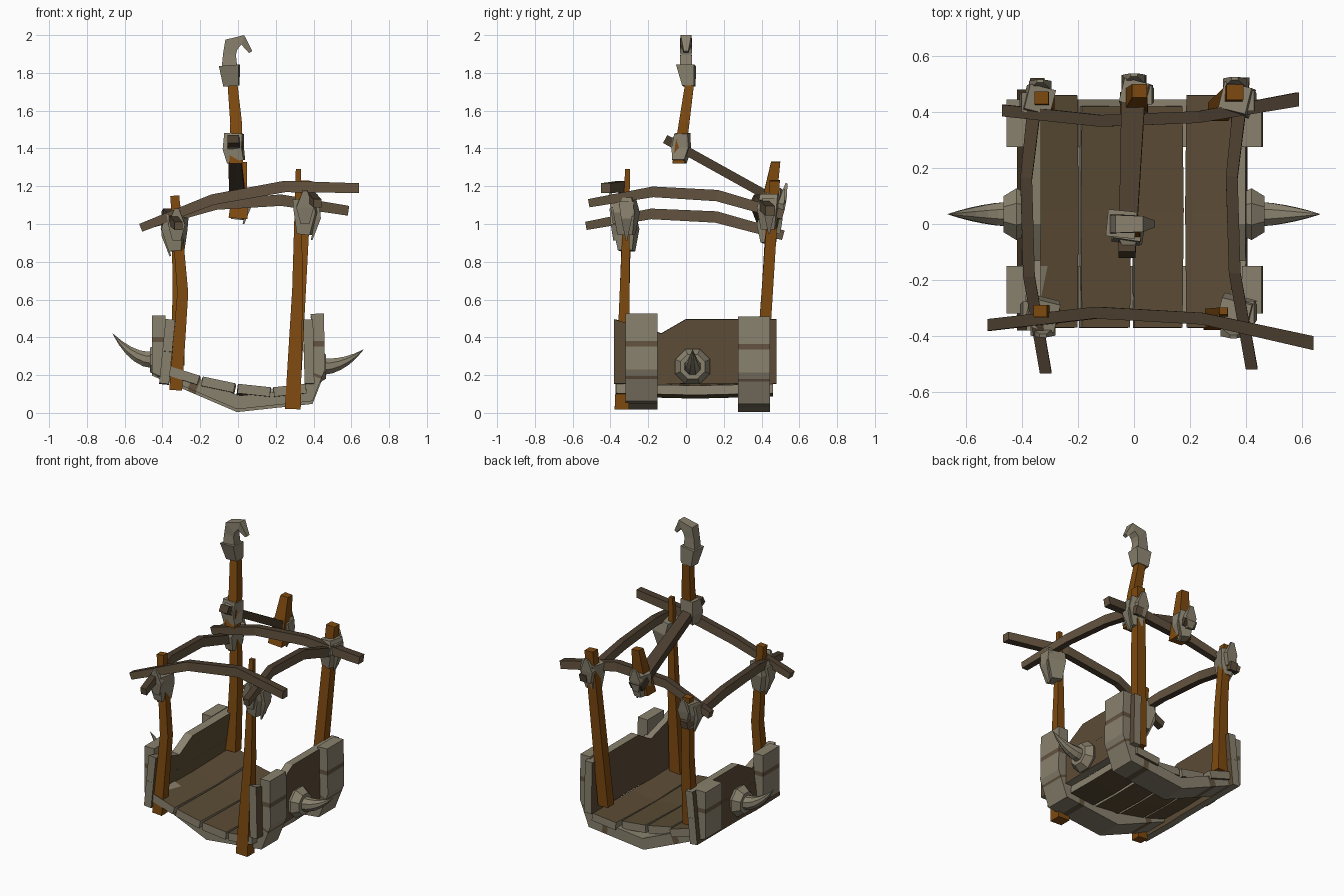
import bpy, bmesh, math
from mathutils import Vector

cube = bpy.data.objects.get("Cube")
if cube:
    bpy.data.objects.remove(cube)


def material(name, red, green, blue):
    made = bpy.data.materials.new(name)
    made.use_nodes = True
    colour = (red, green, blue, 1)
    made.diffuse_color = colour
    made.node_tree.nodes["Principled BSDF"].inputs["Base Color"].default_value = colour
    return made


BONE = material("weathered bone grey", .25, .22, .155)
PLANK = material("plank brown", .107, .072, .036)
POST = material("orange wood", .21, .068, .005)
BEAM = material("beam brown", .125, .087, .05)
DARK = material("dark beam brown", .068, .046, .027)
ALONG_X, ALONG_Y, UPWARD = Vector((1, 0, 0)), Vector((0, 1, 0)), Vector((0, 0, 1))


def loft(name, points, widths, heights, materials, side=ALONG_Y, corners=4, second=None):
    """Skin cross-sections along a path; widths are half sizes along side, heights across it.
    second(normal, segment) picks the faces that take the second material."""
    points = [Vector(point) for point in points]
    directions = [(end - start).normalized() for start, end in zip(points, points[1:])]
    side = Vector(side).normalized()
    reach = math.sqrt(2) if corners == 4 else 1
    bm = bmesh.new()
    rings = []
    for index, (point, width, height) in enumerate(zip(points, widths, heights)):
        after = directions[min(index, len(directions) - 1)]
        tangent = (directions[max(index - 1, 0)] + after).normalized()
        across = tangent.cross(side).normalized() / max(tangent.dot(after), .5)
        ring = []
        for corner in range(corners):
            angle = math.tau * (corner + .5) / corners
            offset = side * width * math.cos(angle) + across * height * math.sin(angle)
            ring.append(bm.verts.new(point + reach * offset))
        rings.append(ring)
    faces = [(bm.faces.new(rings[0]), -1), (bm.faces.new(rings[-1]), -1)]
    for segment, (low, high) in enumerate(zip(rings, rings[1:])):
        for corner in range(corners):
            following = (corner + 1) % corners
            quad = (low[corner], low[following], high[following], high[corner])
            faces.append((bm.faces.new(quad), segment))
    bmesh.ops.recalc_face_normals(bm, faces=bm.faces[:])
    bm.normal_update()
    if second:
        for face, segment in faces:
            face.material_index = int(second(face.normal, segment))
    mesh = bpy.data.meshes.new(name)
    bm.to_mesh(mesh)
    bm.free()
    for entry in materials:
        mesh.materials.append(entry)
    bpy.context.collection.objects.link(bpy.data.objects.new(name, mesh))


# Floor planks between neighbouring edges; their narrow faces are grey
floor_edges = [(-.39, .23), (-.2, .17), (-.01, .13), (.18, .11), (.37, .13)]
for number, ((left, low), (right, high)) in enumerate(zip(floor_edges, floor_edges[1:])):
    slope = Vector((right - left, 0, high - low))
    half = slope.length / 2 - .005
    centre, height = (left + right) / 2, (low + high) / 2
    back = .46 if number in (0, 3) else .42
    loft(f"floor_plank_{number + 1}",
         [(centre, -.37, height), (centre, .05, height - .01), (centre, back, height)],
         [half * .95, half, half * .95], [.025] * 3, [PLANK, BONE], slope,
         second=lambda normal, segment: abs(normal.z) < .6)

# Side walls: two stacked boards each, the upper one notched towards the front
for name, sign, lean in (("right", -1, .1), ("left", 1, .02)):
    upright = Vector((-sign * lean, 0, 1))
    for board, height, notch in (("lower", .24, .09), ("upper", .41, .05)):
        foot = Vector((sign * .375, 0, .32)) + upright * (height - .32)
        loft(f"{board}_wall_{name}",
             [foot + ALONG_Y * -.38, foot + ALONG_Y * -.13 + UPWARD * (notch - .09),
              foot, foot + ALONG_Y * .48],
             [.085, notch, .085, .085], [.026] * 4, [PLANK, BONE], upright,
             second=lambda normal, segment: abs(normal.x) < .6)

# Curved cradle bands; each stretch is split to leave a wrapped stripe
profile = [(-.42, .5), (-.42, .22), (0, .04), (.37, .08), (.425, .22), (.42, .51)]
for name, centre, lift in (("front", -.235, .015), ("back", .36, 0)):
    corners = [Vector((x, centre, z + lift)) for x, z in profile]
    path = [corners[0]]
    for start, end in zip(corners, corners[1:]):
        stripe = .75 if start.z < .2 else .45
        path += [start.lerp(end, stripe - .05), start.lerp(end, stripe + .05), end]
    loft(f"cradle_band_{name}", path, [.085] * len(path), [.035] * len(path), [BONE, BEAM],
         second=lambda normal, segment: segment % 3 == 1)

# Horns curving up out of round bosses
for name, sign, height, rise in (("right", -1, .28, .14), ("left", 1, .245, .09)):
    boss_sizes = [.085, .1, .07]
    loft(f"horn_boss_{name}", [(sign * x, .035, height) for x in (.39, .42, .465)],
         boss_sizes, boss_sizes, [BONE], corners=8)
    steps = [step / 5 for step in range(6)]
    sizes = [.046 * (1 - step ** 1.5) + .001 for step in steps]
    loft(f"horn_{name}", [(sign * (.45 + .214 * step), .035, height + rise * step ** 2) for step in steps],
         sizes, sizes, [BONE], corners=8)


# Upright posts: bottom, top, sideways bend, thickness at both ends
def post(name, bottom, top, bend, thick, thin):
    bottom, top = Vector(bottom), Vector(top)
    middle = bottom.lerp(top, .5) + ALONG_X * bend
    sizes = [thick, (thick + thin) / 2, thin]
    loft(name, [bottom, middle, top], [size * .9 for size in sizes], sizes, [POST])


post("front_right_post", (-.33, -.34, .12), (-.335, -.31, 1.15), .04, .034, .024)
post("front_left_post", (.29, -.34, .02), (.32, -.31, 1.29), .01, .042, .014)
post("back_right_post", (-.32, .41, .25), (-.33, .45, 1.1), .01, .036, .025)
post("back_left_post", (.3, .4, .2), (.36, .47, 1.23), 0, .036, .03)
post("back_stub_post", (0, .425, 1.03), (.02, .475, 1.33), 0, .05, .027)
post("hanger_pole", (-.01, -.04, 1.32), (-.03, .02, 1.75), .01, .036, .026)


# Bowed beams, darker above and below
def beam(name, start, end, bow, side):
    start, end = Vector(start), Vector(end)
    bow = Vector(bow) + UPWARD * .08
    path = [start, start.lerp(end, .33) + bow, start.lerp(end, .66) + bow, end]
    loft(name, path, [.021, .021, .021, .025], [.022, .028, .03, .026], [BEAM, DARK], side,
         second=lambda normal, segment: abs(normal.z) > .7)


beam("front_beam", (-.515, -.36, .98), (.64, -.425, 1.19), (0, .065, 0), ALONG_Y)
beam("back_beam", (-.465, .405, 1), (.585, .445, 1.07), (0, -.05, 0), ALONG_Y)
beam("right_beam", (-.315, -.53, .99), (-.345, .515, .94), (-.05, 0, 0), ALONG_X)
beam("left_beam", (.42, -.515, 1.11), (.388, .515, 1.05), (-.05, 0, 0), ALONG_X)
loft("hanger_arm", [(-.025, -.11, 1.45), (0, .52, 1.1)], [.03, .044], [.024] * 2, [DARK], ALONG_X)


# Jagged lashings: a flared block with one hanging and one raised flap
def lashing(name, x, y, z, size):
    centre = Vector((x, y, z))
    out = ALONG_X * math.copysign(size, x)
    away = ALONG_Y * math.copysign(size, y)
    rise = UPWARD * size
    loft(f"lashing_{name}", [centre - rise * 2, centre + out * .2, centre + rise * 1.3 + away * .2],
         [size * .7, size, size * .9], [size * .6, size, size * .95], [BONE], (.25, 1, 0))
    loft(f"hanging_flap_{name}", [centre + out + rise, centre + out * 1.2 - rise * .5, centre + out * .6 - rise * 2.5],
         [size * .7, size * .5, .004], [.016, .014, .004], [BONE])
    loft(f"raised_flap_{name}", [centre + away - rise, centre + away * 1.2 + rise * .5, centre + away * 1.5 + rise * 2],
         [size * .4, size * .8, .012], [.014, .016, .006], [BONE], ALONG_X)


lashing("front_right", -.325, -.315, .97, .056)
lashing("front_left", .355, -.315, 1.06, .058)
lashing("back_right", -.335, .435, 1, .05)
lashing("back_left", .36, .44, 1.08, .053)
lashing("stub", 0, .46, 1.12, .048)

# Pole fittings and the top hook
loft("lower_fitting", [(-.01, -.035, 1.33), (-.025, -.025, 1.4), (-.02, -.02, 1.48)],
     [.032, .045, .036], [.045, .05, .048], [BONE], (.15, 1, 0))
loft("lower_fitting_spike", [(-.02, -.06, 1.43), (-.02, -.1, 1.44)], [.035, .012], [.035, .012], [BONE], ALONG_X)
loft("upper_fitting", [(-.035, .015, 1.73), (-.045, 0, 1.84)], [.032, .048], [.04, .052], [BONE], (.1, 1, 0))
loft("top_hook", [(-.045, 0, 1.82), (-.045, 0, 1.9), (-.035, 0, 1.95), (.025, 0, 1.975), (.067, 0, 1.91)],
     [.034, .03, .032, .028, .012], [.042, .034, .036, .02, .01], [BONE])
